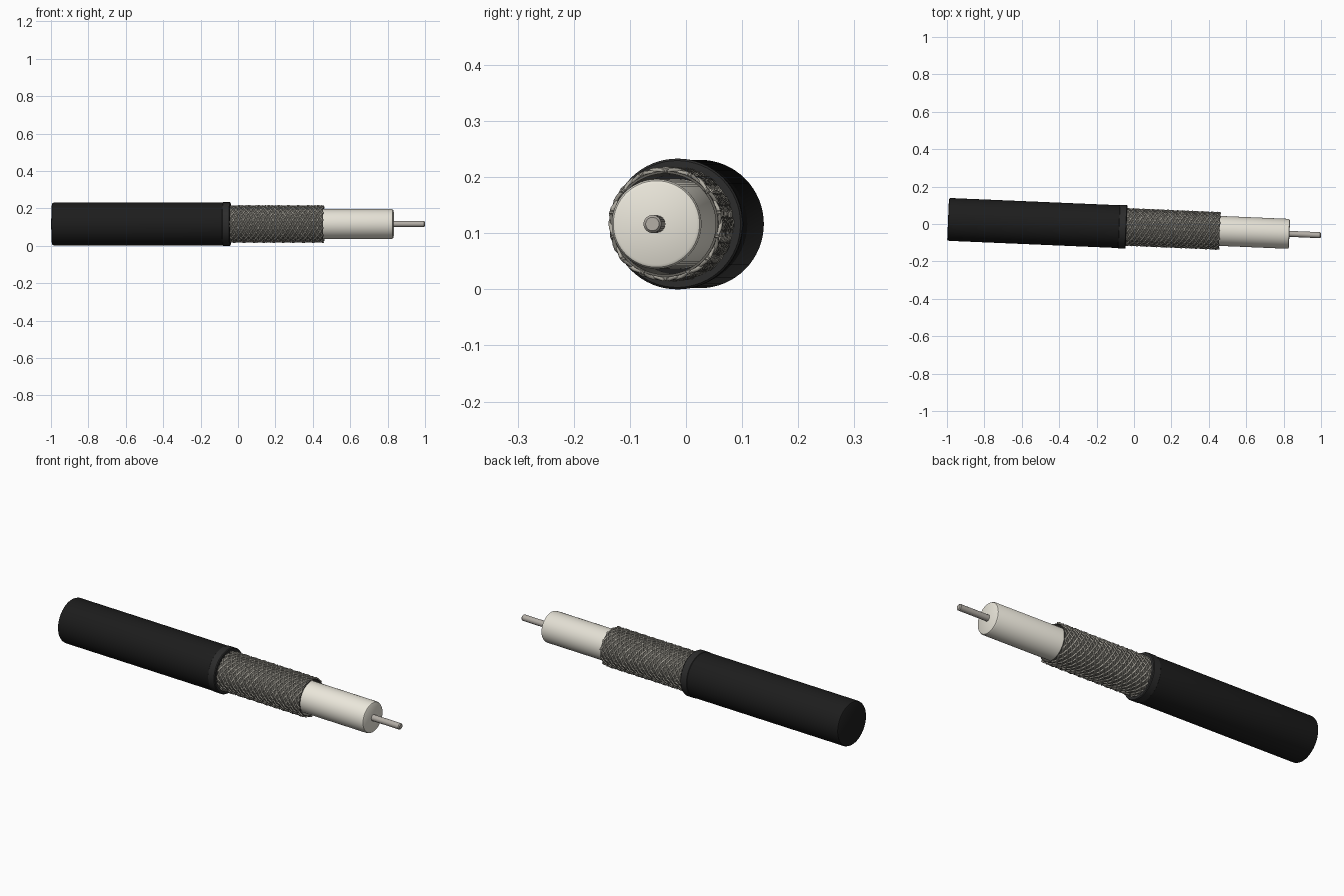
import bpy, math
from mathutils import Matrix

if "Cube" in bpy.data.objects:
    bpy.data.objects.remove(bpy.data.objects["Cube"])

# Whole cable is built along x, then yawed slightly and lifted
PLACE = Matrix.Translation((0, -0.0175, 0.1165)) @ Matrix.Rotation(-math.atan(0.0425), 4, 'Z')


def material(name, r, g, b):
    m = bpy.data.materials.new(name)
    m.diffuse_color = (r, g, b, 1)
    m.use_nodes = True
    m.node_tree.nodes["Principled BSDF"].inputs["Base Color"].default_value = m.diffuse_color
    return m


BLACK = material("black_rubber", 0.012, 0.012, 0.012)
DARK = material("dark_rubber", 0.025, 0.025, 0.025)
WHITE = material("white_plastic", 0.82, 0.79, 0.70)
STEEL = material("braid_metal", 0.42, 0.40, 0.35)
SHADE = material("braid_backing", 0.12, 0.115, 0.10)
WIRE = material("wire_metal", 0.45, 0.42, 0.38)


def lathe(name, profile, mat, closed=False, sides=64):
    """Revolve (x, radius) points about the x axis; cap open profiles."""
    n = len(profile)
    verts = [(x, r * math.cos(2 * math.pi * k / sides), r * math.sin(2 * math.pi * k / sides))
             for x, r in profile for k in range(sides)]
    faces = []
    for i in range(n if closed else n - 1):
        a, b = i * sides, (i + 1) % n * sides
        for k in range(sides):
            j = (k + 1) % sides
            faces.append((a + k, b + k, b + j, a + j))
    if not closed:
        faces.append(tuple(range(sides)))
        faces.append(tuple(reversed(range((n - 1) * sides, n * sides))))
    me = bpy.data.meshes.new(name)
    me.from_pydata(verts, [], faces)
    me.materials.append(mat)
    ob = bpy.data.objects.new(name, me)
    bpy.context.collection.objects.link(ob)
    ob.matrix_world = PLACE
    bpy.ops.object.select_all(action='DESELECT')
    ob.select_set(True)
    bpy.context.view_layer.objects.active = ob
    bpy.ops.object.shade_smooth_by_angle(angle=math.radians(35))
    return ob


# Outer jacket and the cut lip at its end
lathe("outer_jacket", [(-0.995, 0.107), (-0.992, 0.112), (-0.985, 0.1145),
                       (-0.06, 0.1145), (-0.06, 0.09)], BLACK)
lathe("jacket_lip", [(-0.083, 0.112), (-0.079, 0.1165), (-0.044, 0.1165),
                     (-0.04, 0.113), (-0.04, 0.097), (-0.083, 0.097)], DARK, closed=True)

# White insulator and centre wire
lathe("insulator", [(-0.07, 0.08), (0.822, 0.08), (0.829, 0.077), (0.832, 0.072)], WHITE)
lathe("centre_wire", [(0.8, 0.016), (0.995, 0.016), (1.0, 0.012)], WIRE, sides=24)

# Braided shield: open backing sleeve plus woven helical strands
X0, X1 = -0.06, 0.458
lathe("braid_sleeve", [(X0, 0.0945), (X1, 0.0945), (X1, 0.09), (X0, 0.09)], SHADE, closed=True)

STRANDS, TURNS, STEPS = 14, 1.4, 90
curve = bpy.data.curves.new("braid_strands", 'CURVE')
curve.dimensions = '3D'
curve.bevel_depth = 0.0042
curve.bevel_resolution = 1
curve.use_fill_caps = True
for way in (1, -1):
    for s in range(STRANDS):
        sp = curve.splines.new('POLY')
        sp.points.add(STEPS)
        for i, p in enumerate(sp.points):
            t = i / STEPS
            turn = 2 * math.pi * TURNS * t
            a = 2 * math.pi * s / STRANDS + way * turn
            r = 0.0965 + way * 0.0018 * math.cos(STRANDS * turn + math.pi * s)
            p.co = (X0 + (X1 - X0) * t, r * math.cos(a), r * math.sin(a), 1)
        sp.use_smooth = True
curve.materials.append(STEEL)
braid = bpy.data.objects.new("braid_strands", curve)
bpy.context.collection.objects.link(braid)
braid.matrix_world = PLACE
